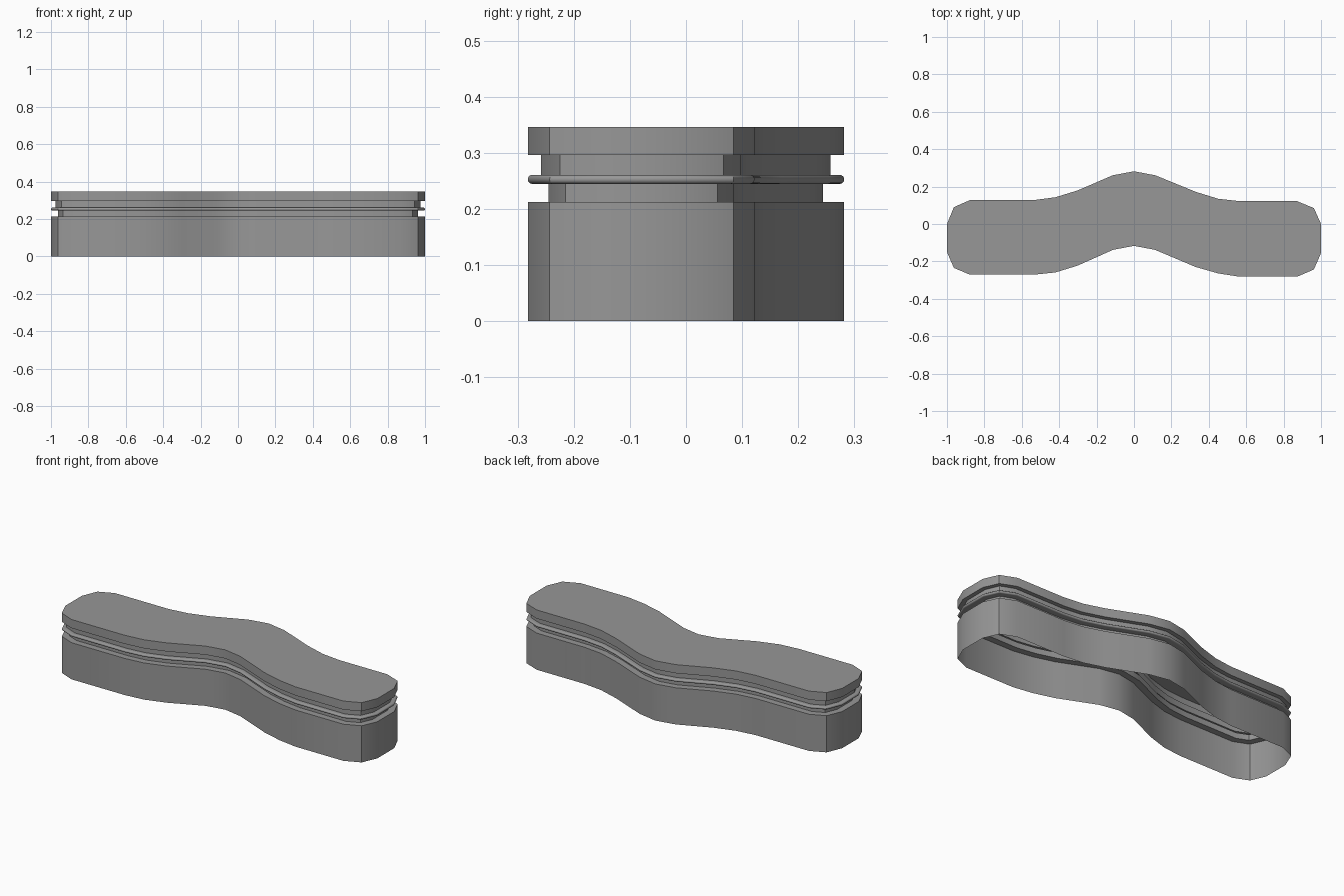
import bpy, bmesh, math
from mathutils import Vector

if "Cube" in bpy.data.objects:
    bpy.data.objects.remove(bpy.data.objects["Cube"])

# Plan outline, counter-clockwise from the front left corner
OUTLINE = [Vector(p) for p in [
    (-1, -0.15), (-0.963, -0.235), (-0.877, -0.271), (-0.535, -0.271),
    (-0.42, -0.259), (-0.3, -0.222), (-0.112, -0.138), (0, -0.117),
    (0.112, -0.138), (0.33, -0.23), (0.45, -0.264), (0.565, -0.282),
    (0.872, -0.282), (0.962, -0.243), (1, -0.155),
    (1, 0), (0.962, 0.085), (0.872, 0.122), (0.565, 0.122),
    (0.45, 0.135), (0.33, 0.172), (0.115, 0.26), (0, 0.282),
    (-0.115, 0.26), (-0.3, 0.18), (-0.42, 0.143), (-0.535, 0.128),
    (-0.877, 0.128), (-0.963, 0.09), (-1, 0)]]

# Dark grey for every part
GREY = bpy.data.materials.new("dark_grey")
GREY.diffuse_color = (0.31, 0.31, 0.31, 1)
GREY.use_nodes = True
GREY.node_tree.nodes["Principled BSDF"].inputs["Base Color"].default_value = GREY.diffuse_color


def inset_outline(d):
    """Mitred inset of the outline by distance d."""
    pts, n = [], len(OUTLINE)
    for i, p in enumerate(OUTLINE):
        a = (p - OUTLINE[i - 1]).normalized()
        b = (OUTLINE[(i + 1) % n] - p).normalized()
        na, nb = Vector((-a.y, a.x)), Vector((-b.y, b.x))
        pts.append(p + (na + nb) * d / (1 + na.dot(nb)))
    return pts


def sweep(name, profile, cap=False):
    """Carry an (inset, z) profile round the outline as an open shell."""
    bm = bmesh.new()
    rings = [[bm.verts.new((p.x, p.y, z)) for p in inset_outline(d)]
             for d, z in profile]
    n = len(OUTLINE)
    for lo, hi in zip(rings, rings[1:]):
        for i in range(n):
            j = (i + 1) % n
            bm.faces.new((lo[i], lo[j], hi[j], hi[i]))
    if cap:
        bm.faces.new(rings[-1])
    mesh = bpy.data.meshes.new(name)
    bm.to_mesh(mesh)
    bm.free()
    mesh.materials.append(GREY)
    ob = bpy.data.objects.new(name, mesh)
    bpy.context.collection.objects.link(ob)
    bpy.ops.object.select_all(action='DESELECT')
    ob.select_set(True)
    bpy.context.view_layer.objects.active = ob
    bpy.ops.object.shade_smooth_by_angle(angle=math.radians(30))
    return ob


LOW, HIGH = 0.037, 0.024      # groove depths
R, ZC = 0.008, 0.2525         # bead radius and height

# Tall lower wall with its top ledge, open underneath
sweep("lower_wall", [(0, 0), (0, 0.212), (LOW, 0.212)])
# Recessed walls below and above the bead
sweep("lower_groove", [(LOW, 0.212), (LOW, ZC - R)])
sweep("upper_groove", [(HIGH, ZC + R), (HIGH, 0.296)])
# Thin round-edged bead
arc = [(R - R * math.cos(t), ZC + R * math.sin(t))
       for t in (math.radians(-90 + 20 * k) for k in range(10))]
sweep("bead", [(LOW, ZC - R)] + arc + [(HIGH, ZC + R)])
# Closed lid
sweep("lid", [(HIGH, 0.296), (0, 0.296), (0, 0.346)], cap=True)
